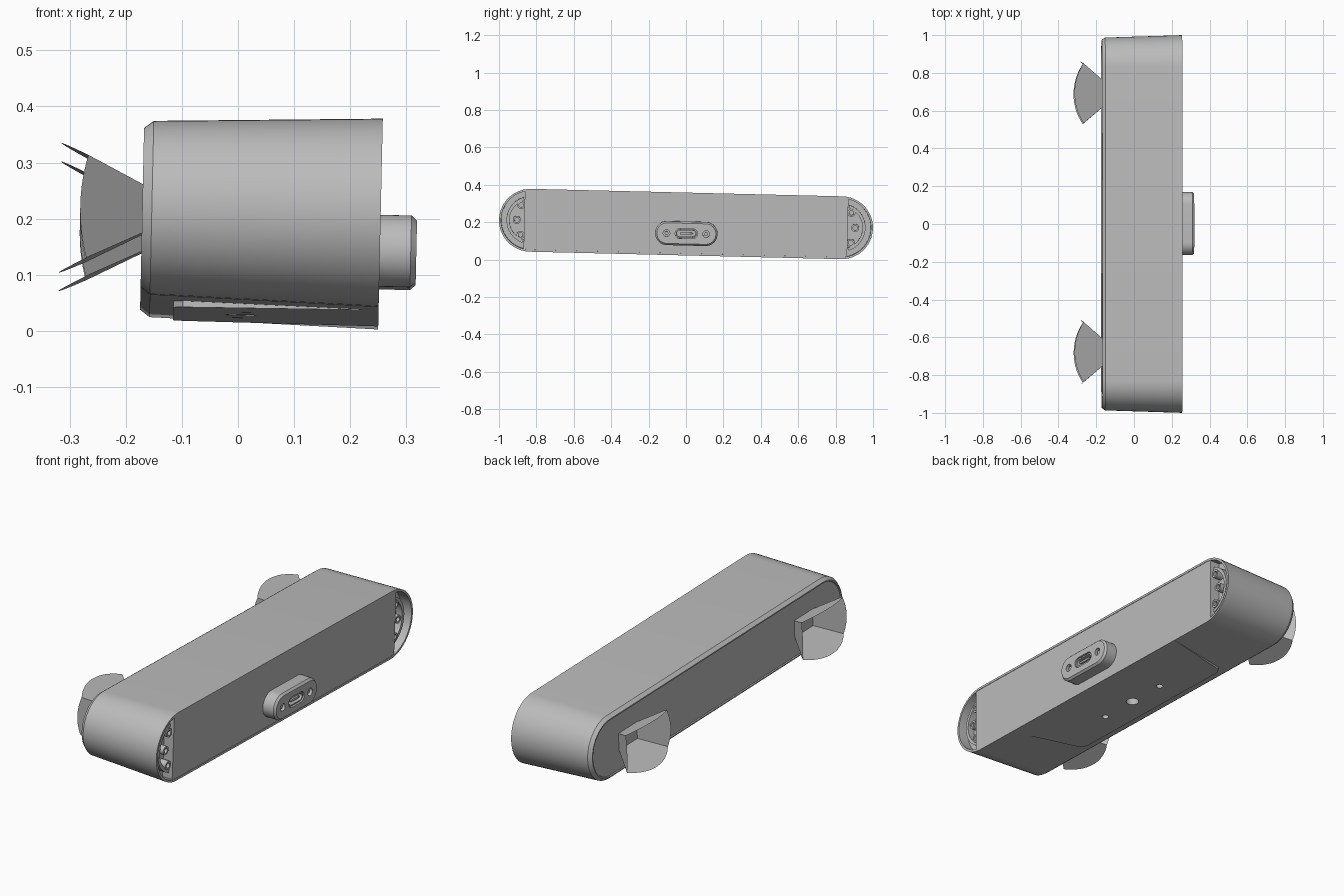
import bpy, bmesh, math
from mathutils import Matrix, Vector

cube = bpy.data.objects.get("Cube")
if cube:
    bpy.data.objects.remove(cube, do_unlink=True)

GREY = bpy.data.materials.new("housing grey")
GREY.use_nodes = True
GREY.diffuse_color = (0.5, 0.5, 0.5, 1)
GREY.node_tree.nodes["Principled BSDF"].inputs["Base Color"].default_value = (0.5, 0.5, 0.5, 1)

# The whole device leans slightly
LEAN = (Matrix.Translation((0, 0, 0.196)) @ Matrix.Rotation(0.022, 4, 'Y')
        @ Matrix.Rotation(-0.024, 4, 'X'))
parts = []


def finish(name, bm, cutter=False, closed=True):
    bmesh.ops.remove_doubles(bm, verts=bm.verts, dist=1e-5)
    if closed:
        bmesh.ops.recalc_face_normals(bm, faces=bm.faces)
    bm.transform(LEAN)
    me = bpy.data.meshes.new(name)
    bm.to_mesh(me)
    bm.free()
    me.materials.append(GREY)
    ob = bpy.data.objects.new(name, me)
    bpy.context.collection.objects.link(ob)
    ob.hide_render = cutter
    if not cutter:
        parts.append(ob)
    return ob


def stadium(half, r, n=24):
    """Rounded slot outline; a circle when half is zero."""
    pts = []
    for side in (1, -1):
        for i in range(n + 1):
            a = -math.pi / 2 + math.pi * i / n
            pts.append((side * (half + r * math.cos(a)), side * r * math.sin(a)))
    return pts if half else [p for i, p in enumerate(pts) if i not in (n, 2 * n + 1)]


def loft(name, rings, centre=(0, 0), down=False, cutter=False):
    """Join slot sections (position, half length, radius) along x, or along z when down."""
    bm = bmesh.new()
    u, v = centre
    loops = []
    for t, half, r in rings:
        co = [(v + b, u + a, t) if down else (t, u + a, v + b) for a, b in stadium(half, r)]
        loops.append([bm.verts.new(c) for c in co])
    for p, q in zip(loops, loops[1:]):
        for i in range(len(p)):
            j = (i + 1) % len(p)
            bm.faces.new((p[i], p[j], q[j], q[i]))
    bm.faces.new(loops[0])
    bm.faces.new(loops[-1])
    return finish(name, bm, cutter)


def prism(name, outline, lo, hi, to_xyz):
    bm = bmesh.new()
    a, b = [[bm.verts.new(to_xyz(p, q, h)) for p, q in outline] for h in (lo, hi)]
    bm.faces.new(a)
    bm.faces.new(b)
    for i in range(len(a)):
        j = (i + 1) % len(a)
        bm.faces.new((a[i], a[j], b[j], b[i]))
    return finish(name, bm)


def cut(target, cutters):
    bpy.context.view_layer.objects.active = target
    for c in cutters:
        m = target.modifiers.new("cut", 'BOOLEAN')
        m.operation, m.solver, m.object = 'DIFFERENCE', 'EXACT', c
        bpy.ops.object.modifier_apply(modifier=m.name)


# Housing: drafted shell, chamfered back with shallow window, open front rim
H = 0.832
body = loft("housing", [(-0.166, H, 0.134), (-0.171, H, 0.136), (-0.171, H, 0.142),
                        (-0.154, H, 0.155), (0.254, H, 0.168), (0.254, H, 0.157),
                        (0.2, H, 0.156)])

# Flat front plate between the two end recesses
plate = [(-0.865, -0.157), (0.865, -0.157), (0.865, 0.157), (-0.865, 0.157)]
prism("front_plate", plate, 0.19, 0.252, lambda p, q, h: (h, p, q))

# End recess details: curved rib and three hollow bosses
for side, label in ((1, "far"), (-1, "near")):
    arc = [math.radians(-72 + 144 * i / 20) for i in range(21)]
    rib = [(side * (H + 0.128 * math.cos(a)), 0.128 * math.sin(a)) for a in arc]
    rib += [(side * (H + 0.112 * math.cos(a)), 0.112 * math.sin(a)) for a in reversed(arc)]
    prism(label + "_end_rib", rib, 0.195, 0.235, lambda p, q, h: (h, p, q))
    for k, (y, z) in enumerate(((0.883, 0.08), (0.905, 0), (0.883, -0.08))):
        loft(f"{label}_boss_{k}", [(0.195, 0, 0.021), (0.24, 0, 0.021), (0.24, 0, 0.012),
                                   (0.215, 0, 0.012)], (side * y, z))

# Mounting pad under the housing
pad_outline = [(0.252, -0.6), (0.252, 0.6), (-0.095, 0.51), (-0.112, 0.48),
               (-0.112, -0.48), (-0.095, -0.51)]
pad = prism("mounting_pad", pad_outline, -0.168, -0.14, lambda p, q, h: (p, q, h))
pad_cutters = [loft("pad_hole_cutter", [(-0.2, 0, r), (-0.11, 0, r)], (y, 0.01), True, True)
               for y, r in ((0, 0.03), (-0.2, 0.016), (0.2, 0.016))]
cut(pad, pad_cutters)
cut(body, pad_cutters)

# Connector block with socket and screw holes
Z = -0.05
block = loft("connector_block", [(0.24, 0.103, 0.064), (0.309, 0.103, 0.064),
                                 (0.319, 0.103, 0.055)], (0.003, Z))
block_cutters = [loft("socket_cutter", [(0.285, 0.034, 0.026), (0.34, 0.034, 0.026)],
                      (0.003, Z), cutter=True)]
for s in (-1, 1):
    c = (0.003 + s * 0.106, Z)
    block_cutters.append(loft("screw_cutter", [(0.3, 0, 0.018), (0.34, 0, 0.018)], c, cutter=True))
    loft("connector_screw", [(0.298, 0, 0.01), (0.31, 0, 0.01)], c)
cut(block, block_cutters)
loft("socket_shell", [(0.284, 0.034, 0.022), (0.314, 0.034, 0.022), (0.314, 0.034, 0.016),
                      (0.289, 0.034, 0.016)], (0.003, Z))
loft("socket_tongue", [(0.288, 0.03, 0.005), (0.31, 0.03, 0.005)], (0.003, Z))

for c in pad_cutters + block_cutters:
    bpy.data.objects.remove(c, do_unlink=True)

# Open viewing cones: four flat walls trimmed by a sphere
corners = [Vector((-1, a * 0.85, b * 0.49)) for a, b in ((1, 1), (-1, 1), (-1, -1), (1, -1))]
for y, label in ((0.69, "far"), (-0.68, "near")):
    bm = bmesh.new()
    apex = Vector((-0.082, y, 0))
    for i in range(4):
        p, q = corners[i], corners[(i + 1) % 4]
        edge = [apex + p.lerp(q, k / 20).normalized() * 0.262 for k in range(21)]
        for a, b in zip(edge, edge[1:]):
            bm.faces.new([bm.verts.new(c) for c in (apex, a, b)])
    finish(label + "_viewing_cone", bm)

# Smooth curved walls, keep crisp edges
bpy.ops.object.select_all(action='DESELECT')
for ob in parts:
    ob.select_set(True)
bpy.context.view_layer.objects.active = body
bpy.ops.object.shade_smooth_by_angle(angle=math.radians(25))
